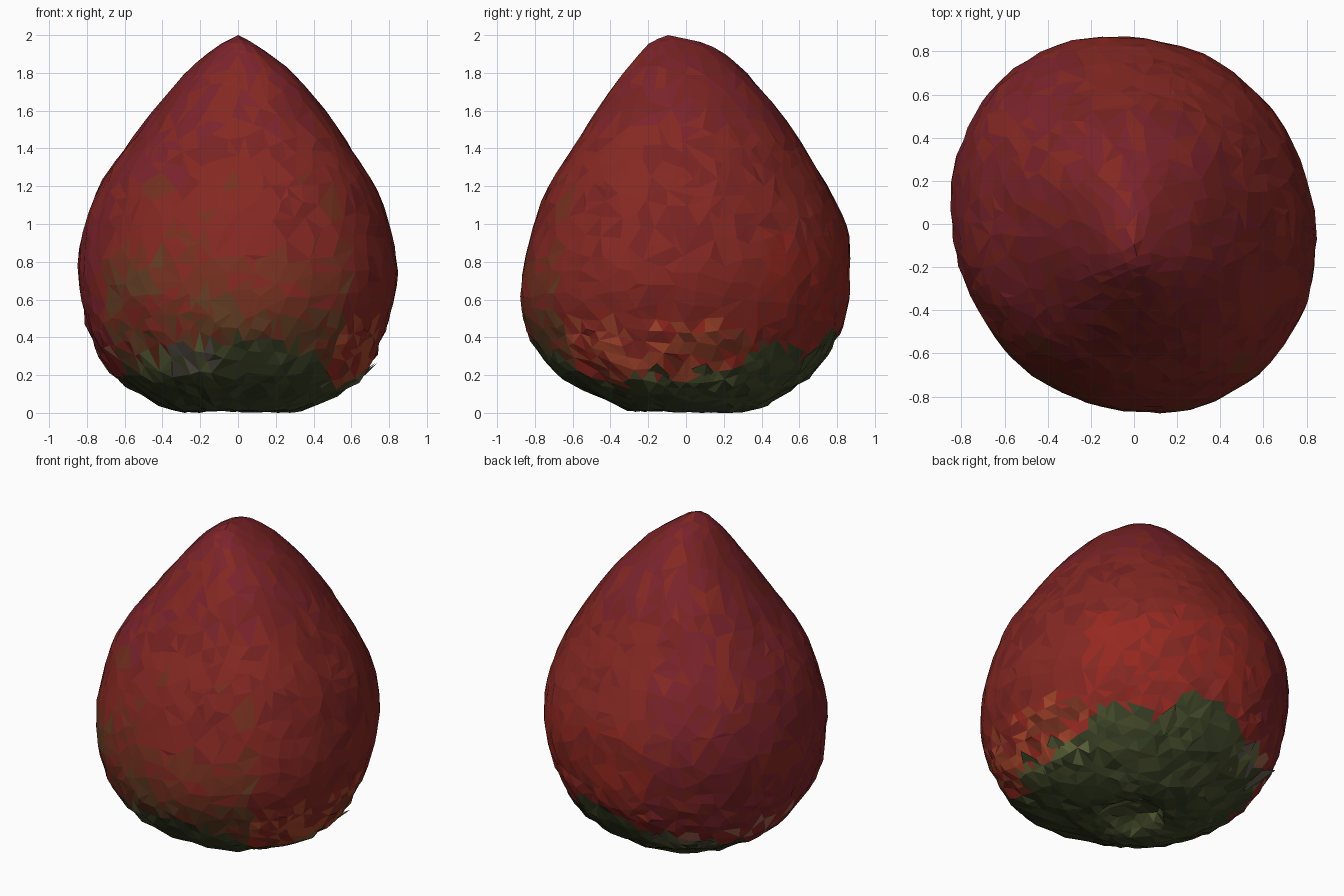
import bpy, bmesh, math, random
from mathutils import Vector, noise

if "Cube" in bpy.data.objects:
    bpy.data.objects.remove(bpy.data.objects["Cube"])

random.seed(7)

# Profile from stem pit to tip: height, x min, x max, y min, y max
KEYS = [
    (0.10, 0, 0, 0, 0), (0.08, -.12, .12, -.12, .12),
    (0.025, -.20, .20, -.19, .19), (0.012, -.34, .34, -.29, .35),
    (0.09, -.50, .51, -.47, .50), (0.20, -.66, .67, -.67, .66),
    (0.40, -.78, .76, -.82, .80), (0.60, -.825, .82, -.875, .855),
    (0.80, -.845, .84, -.855, .87), (1.00, -.81, .80, -.80, .84),
    (1.20, -.73, .72, -.72, .745), (1.40, -.59, .595, -.60, .625),
    (1.60, -.44, .46, -.465, .49), (1.80, -.27, .285, -.33, .32),
    (1.91, -.15, .15, -.245, .19), (1.965, -.07, .07, -.18, .07),
    (2.00, 0, 0, -.095, -.095),
]
LAST = len(KEYS) - 1


def surface(s, ang):
    """Point on the fruit at profile position s and angle ang."""
    s = max(0, min(s, LAST - .00001))
    i, t = int(s), s - int(s)
    p = [KEYS[max(0, min(j, LAST))] for j in (i - 1, i, i + 1, i + 2)]
    z, x0, x1, y0, y1 = [
        0.5 * (2 * b + (c - a) * t + (2 * a - 5 * b + 4 * c - d) * t * t
               + (3 * b - a - 3 * c + d) * t ** 3) for a, b, c, d in zip(*p)]
    # the plan is longer along the back-left to front-right diagonal,
    # more so towards the tip
    w = math.sin(2 * ang)
    k = 1 - .04 * w + .014 * w * w
    if w < 0:
        k += .08 * w * w * max(0, min(1, (z - .9) / .7))
    return Vector(((x0 + x1) / 2 + (x1 - x0) / 2 * k * math.cos(ang),
                   (y0 + y1) / 2 + (y1 - y0) / 2 * k * math.sin(ang), z))


# Profile position by arc length, so the facets stay even in size
ARC = [0.0]
for i in range(1, 321):
    ARC.append(ARC[-1] + (surface(LAST * i / 320, 0) - surface(LAST * (i - 1) / 320, 0)).length)


def s_of(frac):
    """frac: share of the surface covered, measured along the profile."""
    want = frac * ARC[-1]
    i = next((j for j, a in enumerate(ARC) if a >= want), 320)
    if i == 0:
        return 0
    return LAST * (i - 1 + (want - ARC[i - 1]) / (ARC[i] - ARC[i - 1])) / 320


# Height of the green edge around the fruit (degrees, height)
EDGE = [(-90, .40), (-60, .34), (-50, .20), (0, .19), (22, .22), (34, .36),
        (60, .32), (72, .44), (90, .42), (115, .28), (140, .22), (160, .14),
        (185, .15), (215, .27), (245, .34), (270, .40)]


def edge_height(deg):
    deg = (deg + 90) % 360 - 90
    for (a, h), (b, k) in zip(EDGE, EDGE[1:]):
        if a <= deg <= b:
            return h + (k - h) * (deg - a) / (b - a)


# Colours
PALETTE = {
    "red": (.235, .021, .016), "deep_red": (.19, .017, .016),
    "crimson": (.20, .017, .025), "bright_red": (.30, .021, .014),
    "brown": (.18, .030, .014), "olive": (.13, .048, .018),
    "orange": (.38, .060, .024), "pink": (.34, .12, .08),
    "green": (.055, .066, .022), "dark_green": (.038, .050, .018),
    "light_green": (.12, .14, .045), "grey_green": (.12, .10, .08),
}
NAMES = list(PALETTE)
MATS = []
for n in NAMES:
    m = bpy.data.materials.new(n)
    m.diffuse_color = (*PALETTE[n], 1)
    m.use_nodes = True
    m.node_tree.nodes["Principled BSDF"].inputs["Base Color"].default_value = m.diffuse_color
    MATS.append(m)


def pick(c, *names):
    """Patchy choice: neighbouring facets tend to share a colour."""
    t = .5 + .5 * noise.noise(c * 3.5) + random.uniform(-.3, .3)
    return names[max(0, min(len(names) - 1, int(t * len(names))))]


def fruit_colour(c):
    deg = math.degrees(math.atan2(c.y, c.x))
    z = c.z + random.uniform(-.08, .08)
    front = -150 < deg < -50
    if z < .5 and -50 <= deg < 30:
        return pick(c, "brown", "bright_red", "orange", "red")
    if z < .32 and abs(deg) > 110:
        return pick(c, "deep_red", "red", "pink")
    if z < .95 and 30 <= deg < 110:
        return pick(c, "red", "bright_red")
    if z < .5 and front:
        return pick(c, "brown", "olive")
    if z < .85 and front:
        return pick(c, "red", "brown", "brown", "olive")
    if z < 1.25 and front:
        return pick(c, "deep_red", "red", "red", "brown")
    if z > 1.5 or abs(deg) > 110:
        return pick(c, "deep_red", "crimson", "red")
    return pick(c, "deep_red", "red", "red")


def calyx_colour(c):
    if math.hypot(c.x, c.y) < .19:
        return pick(c, "green", "light_green")
    deg = math.degrees(math.atan2(c.y, c.x))
    if c.z > .2 and (-140 < deg < -100 or 110 < deg < 150):
        return pick(c, "green", "grey_green", "light_green", "grey_green")
    if c.z > .12 and -45 < deg < 25:
        return pick(c, "orange", "green", "light_green", "dark_green")
    return pick(c, "dark_green", "green", "dark_green")


def paint(name, bm, colour):
    """Turn a bmesh into an object with one colour per facet."""
    for f in bm.faces:
        f.material_index = NAMES.index(colour(f.calc_center_median()))
        f.smooth = False
    me = bpy.data.meshes.new(name)
    bm.to_mesh(me)
    bm.free()
    for m in MATS:
        me.materials.append(m)
    bpy.context.collection.objects.link(bpy.data.objects.new(name, me))


# Whole skin: a fine sphere wrapped onto the profile, roughened, then thinned
bm = bmesh.new()
bmesh.ops.create_icosphere(bm, subdivisions=5, radius=1)
for v in bm.verts:
    d = v.co.normalized()
    frac = math.acos(max(-1, min(1, -d.z))) / math.pi
    p = surface(s_of(frac), math.atan2(d.y, d.x))
    side = Vector((p.x, p.y, 0))
    side = side.normalized() if side.length > .01 else side
    rough = .010 if p.z < .5 else .004
    bump = .010 * noise.noise(p * 4) + random.uniform(-rough, rough)
    if frac < .97:
        p += side * bump
    if p.z < .5:
        p.z += random.uniform(-.010, .010)
    p.z = max(p.z, 0)
    v.co = p
me = bpy.data.meshes.new("skin")
bm.to_mesh(me)
bm.free()
skin = bpy.data.objects.new("skin", me)
bpy.context.collection.objects.link(skin)
skin.modifiers.new("thin", "DECIMATE").ratio = .5
dg = bpy.context.evaluated_depsgraph_get()
thin = bpy.data.meshes.new_from_object(skin.evaluated_get(dg))
bpy.data.objects.remove(skin)


def is_green(f):
    c = f.calc_center_median()
    wob = .05 * noise.noise(c * 7) + random.uniform(-.015, .015)
    return c.z < edge_height(math.degrees(math.atan2(c.y, c.x))) + wob


# Split the skin into red fruit and green calyx along the ragged edge
split = bmesh.new()
split.from_mesh(thin)
green = [is_green(f) for f in split.faces]
split.free()
for name, keep, colour in (("fruit_body", False, fruit_colour), ("calyx", True, calyx_colour)):
    bm = bmesh.new()
    bm.from_mesh(thin)
    drop = [f for f, g in zip(bm.faces, green) if g != keep]
    bmesh.ops.delete(bm, geom=drop, context="FACES")
    paint(name, bm, colour)

# Loose leaf tips that stand off the calyx: angle, base height, tip height, reach
TIPS = [(8, .22, .27, .035), (-12, .20, .27, .03), (134, .24, .30, .06),
        (126, .20, .25, .05), (112, .24, .33, .02), (66, .28, .36, .02)]
for i, (deg, z0, z1, reach) in enumerate(TIPS):
    def at(z, dd, out):
        a = math.radians(deg + dd)
        s = next(j for j in range(3, LAST) if z <= KEYS[j + 1][0])
        s += (z - KEYS[s][0]) / (KEYS[s + 1][0] - KEYS[s][0])
        return surface(s, a) + Vector((math.cos(a), math.sin(a), 0)) * out
    bm = bmesh.new()
    l, r, low, tip = [bm.verts.new(p) for p in (
        at(z0 + .02, -5, 0), at(z0, 5, 0), at(z0 - .08, 0, .005), at(z1, 1, reach))]
    for tri in ((l, low, tip), (low, r, tip), (r, l, tip)):
        bm.faces.new(tri)
    paint(f"leaf_tip_{i + 1}", bm, calyx_colour)
